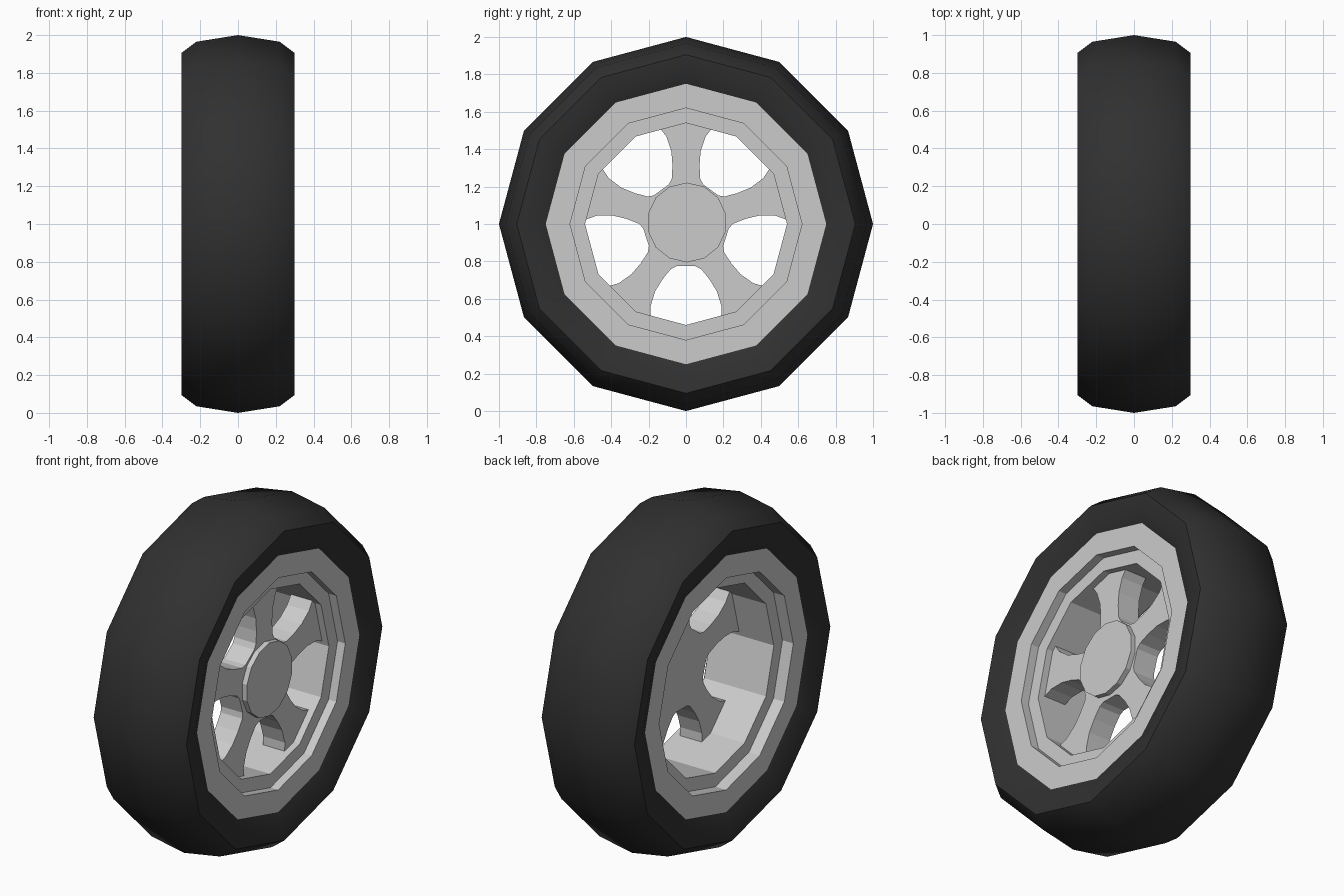
import bpy, bmesh, math
from mathutils import Vector

if "Cube" in bpy.data.objects:
    bpy.data.objects.remove(bpy.data.objects["Cube"])

CZ = 1.0      # axle height
SIDES = 12


def finish(name, bm):
    bmesh.ops.recalc_face_normals(bm, faces=bm.faces)
    mesh = bpy.data.meshes.new(name)
    bm.to_mesh(mesh)
    bm.free()
    obj = bpy.data.objects.new(name, mesh)
    bpy.context.collection.objects.link(obj)
    return obj


def lathe(name, profile, closed=False):
    """Spin (x, radius) points about the axle, with a corner at the top."""
    bm = bmesh.new()
    rings = []
    for x, r in profile:
        ring = []
        for i in range(SIDES):
            a = 2 * math.pi * i / SIDES
            ring.append(bm.verts.new((x, r * math.sin(a), CZ + r * math.cos(a))))
        rings.append(ring)
    pairs = list(zip(rings, rings[1:]))
    if closed:
        pairs.append((rings[-1], rings[0]))
    for a, b in pairs:
        for i in range(SIDES):
            j = (i + 1) % SIDES
            bm.faces.new((a[i], a[j], b[j], b[i]))
    return finish(name, bm)


def plate(name, outline, x0, x1):
    """Extrude a (y, z) outline along the axle."""
    bm = bmesh.new()
    f = bm.faces.new([bm.verts.new((x0, y, CZ + z)) for y, z in outline])
    res = bmesh.ops.extrude_face_region(bm, geom=[f], use_keep_orig=True)
    moved = [v for v in res["geom"] if isinstance(v, bmesh.types.BMVert)]
    bmesh.ops.translate(bm, verts=moved, vec=Vector((x1 - x0, 0, 0)))
    return finish(name, bm)


# Tire: rounded tread, flat sidewall, bevel down to the rim
half = [(0.26, 0.75), (0.29, 0.82), (0.30, 0.905), (0.22, 0.965)]
tire = lathe("tire", half + [(0, 1.0)] + [(-x, r) for x, r in reversed(half)])
mat = bpy.data.materials.new("rubber")
mat.diffuse_color = (0.03, 0.03, 0.03, 1)
mat.use_nodes = True
mat.node_tree.nodes["Principled BSDF"].inputs["Base Color"].default_value = mat.diffuse_color
tire.data.materials.append(mat)
bpy.context.view_layer.objects.active = tire
tire.select_set(True)
bpy.ops.object.shade_smooth_by_angle(angle=math.radians(40))

# Rim: stepped lips on both sides and a hollow barrel
lathe("rim", [(0.26, 0.75), (0.26, 0.62), (0.21, 0.62), (0.21, 0.54),
              (-0.19, 0.54), (-0.19, 0.62), (-0.26, 0.62), (-0.26, 0.75)], closed=True)

# Spokes: one outline with five rounded windows open to the barrel
window = [(0.18, 0.56), (0.188, 0.50), (0.19, 0.44), (0.165, 0.36),
          (0.125, 0.295), (0.08, 0.24), (0.05, 0.225)]
window += [(-t, r) for t, r in reversed(window)]
outline = []
for k in range(5):
    a = math.pi + k * 2 * math.pi / 5
    s, c = math.sin(a), math.cos(a)
    # tangent runs clockwise-positive, so walk the window from its - side
    for t, r in reversed(window):
        outline.append((r * s + t * c, r * c - t * s))
    m = a + math.pi / 5
    outline.append((0.585 * math.sin(m), 0.585 * math.cos(m)))
plate("spokes", outline, 0.03, 0.17)

# Hub cap
hub = [(0.005 + 0.213 * math.sin(i * math.pi / 7), 0.008 + 0.213 * math.cos(i * math.pi / 7))
       for i in range(14)]
plate("hub_cap", hub, 0.15, 0.20)
